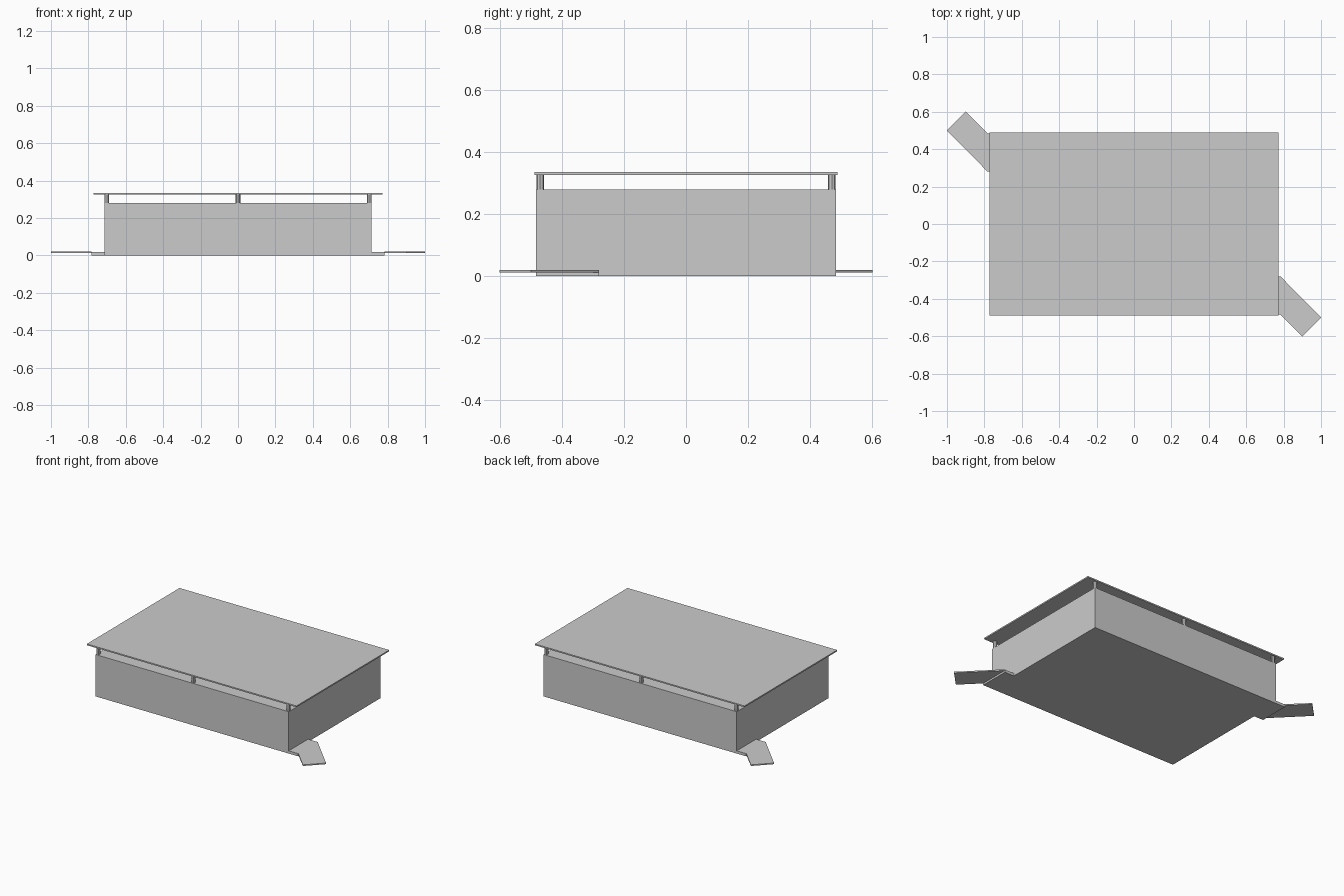
import bpy
import bmesh
from mathutils import Matrix

cube = bpy.data.objects.get("Cube")
if cube:
    bpy.data.objects.remove(cube, do_unlink=True)

GREY = (0.6, 0.6, 0.6, 1)
grey = bpy.data.materials.new("plain grey")
grey.use_nodes = True
grey.diffuse_color = GREY
grey.node_tree.nodes["Principled BSDF"].inputs["Base Color"].default_value = GREY


def finish(name, bm):
    bmesh.ops.recalc_face_normals(bm, faces=bm.faces)
    mesh = bpy.data.meshes.new(name)
    bm.to_mesh(mesh)
    bm.free()
    mesh.materials.append(grey)
    obj = bpy.data.objects.new(name, mesh)
    bpy.context.collection.objects.link(obj)
    return obj


def prism(name, outline, bottom, top):
    """Extrude a flat outline upward between two heights."""
    bm = bmesh.new()
    face = bm.faces.new([bm.verts.new((x, y, bottom)) for x, y in outline])
    raised = bmesh.ops.extrude_face_region(bm, geom=[face])["geom"]
    verts = [g for g in raised if isinstance(g, bmesh.types.BMVert)]
    bmesh.ops.translate(bm, verts=verts, vec=(0, 0, top - bottom))
    return finish(name, bm)


def rectangle(x, y):
    return [(-x, -y), (x, -y), (x, y), (-x, y)]


def post(name, x, y, bottom, top, radius):
    bm = bmesh.new()
    bmesh.ops.create_cone(
        bm, cap_ends=True, segments=8, radius1=radius, radius2=radius,
        depth=top - bottom,
        matrix=Matrix.Translation((x, y, (bottom + top) / 2)))
    return finish(name, bm)


BODY_X, BODY_Y, BODY_TOP = 0.713, 0.484, 0.279
ROOF_BOTTOM, ROOF_TOP = 0.326, 0.335

# Main block and the raised roof slab
prism("body", rectangle(BODY_X, BODY_Y), 0, BODY_TOP)
prism("roof", rectangle(0.773, 0.488), ROOF_BOTTOM, ROOF_TOP)

# Three posts along the front and three along the back
for row, y in (("front", -0.47), ("back", 0.47)):
    for place, x in (("right", -0.701), ("middle", 0), ("left", 0.701)):
        post(f"{row}_{place}_post", x, y, BODY_TOP, ROOF_BOTTOM, 0.0125)

# Doorstep and angled ramp at two opposite corners
STEP_X, STEP_INNER = 0.783, -0.28
step = [(BODY_X, -BODY_Y), (STEP_X, -BODY_Y), (STEP_X, STEP_INNER), (BODY_X, STEP_INNER)]
ramp = [(STEP_X, -BODY_Y), (0.9, -0.602), (1, -0.5), (STEP_X, STEP_INNER)]
for corner, s in (("front_left", 1), ("back_right", -1)):
    prism(f"{corner}_step", [(s * x, s * y) for x, y in step], 0, 0.018)
    prism(f"{corner}_ramp", [(s * x, s * y) for x, y in ramp], 0.012, 0.02)
